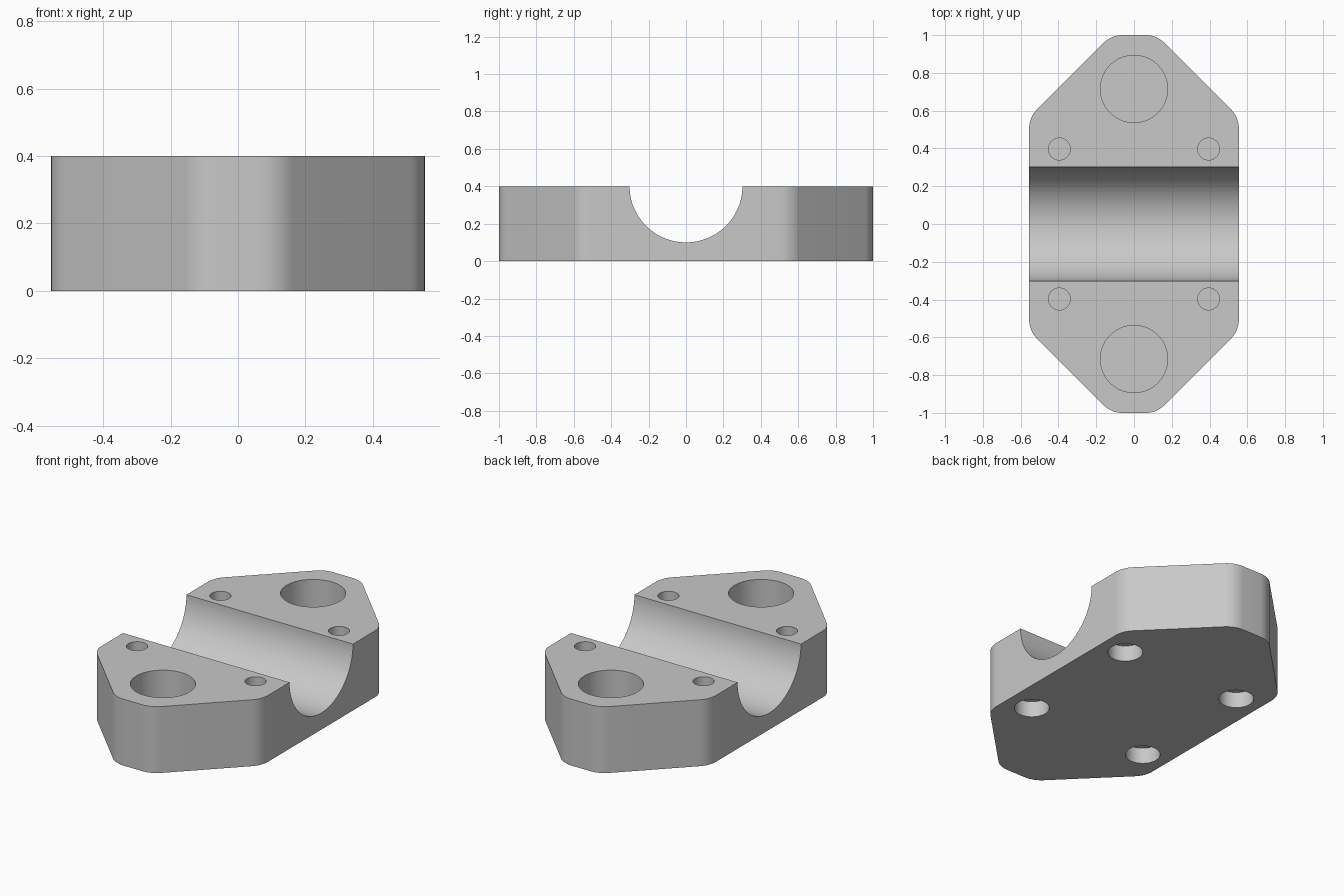
import bpy
import bmesh
import math
from mathutils import Vector, Matrix

cube = bpy.data.objects.get("Cube")
if cube:
    bpy.data.objects.remove(cube, do_unlink=True)

HALF_W, HALF_L, HEIGHT = 0.555, 1.0, 0.4
SHOULDER, NOSE, FILLET = 0.565, 0.12, 0.14

grey = bpy.data.materials.new("plain grey")
grey.use_nodes = True
colour = (0.58, 0.58, 0.58, 1)
grey.diffuse_color = colour
grey.node_tree.nodes["Principled BSDF"].inputs["Base Color"].default_value = colour


def make_object(name, bm):
    bmesh.ops.recalc_face_normals(bm, faces=bm.faces)
    mesh = bpy.data.meshes.new(name)
    bm.to_mesh(mesh)
    bm.free()
    mesh.materials.append(grey)
    obj = bpy.data.objects.new(name, mesh)
    bpy.context.collection.objects.link(obj)
    return obj


def cylinder(name, radius, depth, centre, segments, rotation=Matrix()):
    bm = bmesh.new()
    bmesh.ops.create_cone(bm, cap_ends=True, segments=segments, radius1=radius,
                          radius2=radius, depth=depth,
                          matrix=Matrix.Translation(centre) @ rotation)
    return make_object(name, bm)


def rounded_outline(corners, radius, steps=10):
    """Replace each corner of a convex anticlockwise outline with an arc."""
    points = []
    for i, corner in enumerate(corners):
        before = (corner - corners[i - 1]).normalized()
        after = (corners[(i + 1) % len(corners)] - corner).normalized()
        turn = before.angle(after)
        start = corner - before * radius * math.tan(turn / 2)
        inward = Vector((-before.y, before.x))
        for k in range(steps + 1):
            a = turn * k / steps
            points.append(start + before * radius * math.sin(a)
                          + inward * radius * (1 - math.cos(a)))
    return points


# Eight-sided block with rounded upright corners
quarter = [(HALF_W, SHOULDER), (NOSE, HALF_L)]
corners = [Vector(p) for p in quarter]
corners += [Vector((-x, y)) for x, y in reversed(quarter)]
corners += [-p for p in corners]
bm = bmesh.new()
base = bm.faces.new([bm.verts.new((p.x, p.y, 0))
                     for p in rounded_outline(corners, FILLET)])
raised = bmesh.ops.extrude_face_region(bm, geom=[base])
bmesh.ops.translate(bm, vec=(0, 0, HEIGHT),
                    verts=[v for v in raised["geom"] if isinstance(v, bmesh.types.BMVert)])
block = make_object("clamp_block", bm)

# Half-round channel across the top
cutters = [cylinder("channel_cutter", 0.302, 2, (0, 0, 0.402), 128,
                    Matrix.Rotation(math.pi / 2, 4, "Y"))]


# Blind holes: (radius, depth) sunk from the top or the underside
def hole(name, radius, depth, x, y, from_top=True):
    over = 0.1
    z = HEIGHT + (over - depth) / 2 if from_top else (depth - over) / 2
    cutters.append(cylinder(name, radius, depth + over, (x, y, z), 64))


for sy in (-1, 1):
    hole("large_pocket_cutter", 0.178, 0.165, 0, sy * 0.715)
    for sx in (-1, 1):
        hole("small_hole_cutter", 0.058, 0.28, sx * 0.395, sy * 0.397)
        hole("underside_pocket_cutter", 0.095, 0.095, sx * 0.395, sy * 0.397, False)

# Cut everything out of the block
bpy.context.view_layer.objects.active = block
for cutter in cutters:
    cutter.hide_render = True
    mod = block.modifiers.new("cut", "BOOLEAN")
    mod.operation = "DIFFERENCE"
    mod.solver = "EXACT"
    mod.object = cutter
    bpy.ops.object.modifier_apply(modifier=mod.name)
    bpy.data.objects.remove(cutter, do_unlink=True)

bpy.ops.object.select_all(action="DESELECT")
block.select_set(True)
bpy.ops.object.shade_smooth_by_angle(angle=math.radians(30))
